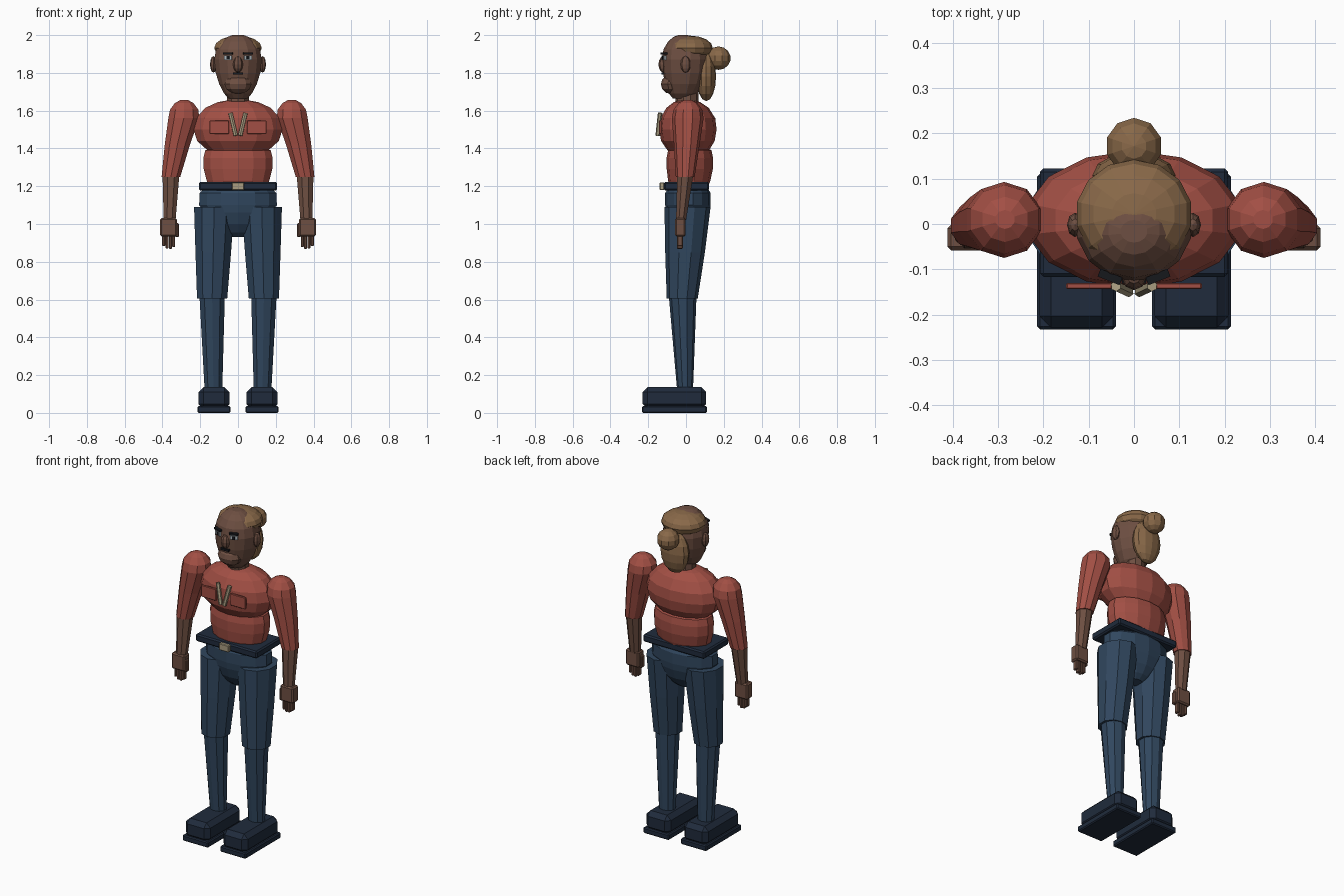
import bpy, bmesh, math
from mathutils import Matrix, Vector, Euler


def material(name, rgb):
    m = bpy.data.materials.new(name)
    m.diffuse_color = (*rgb, 1)
    return m


SHIRT = material("red_cloth", (0.36, 0.078, 0.058))
DENIM = material("blue_denim", (0.030, 0.062, 0.112))
NAVY = material("dark_navy", (0.014, 0.024, 0.045))
SKIN = material("brown_skin", (0.155, 0.078, 0.054))
HAIR = material("light_brown_hair", (0.25, 0.14, 0.066))
BEIGE = material("beige_trim", (0.40, 0.34, 0.22))
BLACK = material("near_black", (0.008, 0.009, 0.012))
WHITE = material("eye_grey", (0.42, 0.47, 0.50))


def finish(name, bm, mat):
    bmesh.ops.recalc_face_normals(bm, faces=bm.faces)
    me = bpy.data.meshes.new(name)
    bm.to_mesh(me)
    bm.free()
    me.materials.append(mat)
    ob = bpy.data.objects.new(name, me)
    bpy.context.collection.objects.link(ob)
    return ob


def loft(name, rings, mat, n=12):
    """Skin stacked elliptical rings given as (z, cx, cy, rx, ry)."""
    bm = bmesh.new()
    rows = []
    for z, cx, cy, rx, ry in rings:
        angles = [2 * math.pi * (i + 0.5) / n for i in range(n)]
        rows.append([bm.verts.new((cx + rx * math.cos(a), cy + ry * math.sin(a), z)) for a in angles])
    for a, b in zip(rows, rows[1:]):
        for i in range(n):
            j = (i + 1) % n
            bm.faces.new((a[i], a[j], b[j], b[i]))
    bm.faces.new(rows[0])
    bm.faces.new(rows[-1])
    return finish(name, bm, mat)


def ball(name, loc, radii, mat, u=12, v=8):
    bm = bmesh.new()
    bmesh.ops.create_uvsphere(bm, u_segments=u, v_segments=v, radius=1)
    bm.transform(Matrix.Translation(loc) @ Matrix.Diagonal((*radii, 1)))
    return finish(name, bm, mat)


def box(name, loc, size, mat, bevel=0, rot=(0, 0, 0)):
    bm = bmesh.new()
    bmesh.ops.create_cube(bm, size=1)
    bm.transform(Matrix.Diagonal((*size, 1)))
    if bevel:
        bmesh.ops.bevel(bm, geom=bm.edges[:], offset=bevel, segments=1, affect='EDGES')
    bm.transform(Matrix.Translation(loc) @ Euler(rot).to_matrix().to_4x4())
    return finish(name, bm, mat)


def rod(name, a, b, radius, mat, n=6):
    a, b = Vector(a), Vector(b)
    bm = bmesh.new()
    bmesh.ops.create_cone(bm, cap_ends=True, segments=n, radius1=radius, radius2=radius, depth=(b - a).length)
    turn = (b - a).to_track_quat('Z', 'Y').to_matrix().to_4x4()
    bm.transform(Matrix.Translation((a + b) / 2) @ turn)
    return finish(name, bm, mat)


# Torso
loft("chest", [(1.365, 0, 0.015, 0.11, 0.07), (1.39, 0, 0.012, 0.165, 0.11),
               (1.44, 0, 0.01, 0.222, 0.142), (1.50, 0, 0.01, 0.241, 0.152),
               (1.56, 0, 0.01, 0.227, 0.145), (1.615, 0, 0.008, 0.178, 0.112),
               (1.645, 0, 0.005, 0.11, 0.07), (1.656, 0, 0.005, 0.05, 0.035)], SHIRT, 14)
loft("waist", [(1.19, 0, 0.015, 0.155, 0.10), (1.23, 0, 0.017, 0.170, 0.112),
               (1.29, 0, 0.02, 0.186, 0.122), (1.35, 0, 0.02, 0.188, 0.123),
               (1.39, 0, 0.02, 0.178, 0.115), (1.41, 0, 0.02, 0.12, 0.08)], SHIRT, 14)
loft("pelvis", [(0.93, 0, 0.01, 0.05, 0.035), (0.955, 0, 0.01, 0.085, 0.065),
                (1.00, 0, 0.01, 0.135, 0.095), (1.06, 0, 0.01, 0.18, 0.115),
                (1.10, 0, 0.01, 0.211, 0.12), (1.165, 0, 0.01, 0.208, 0.12),
                (1.18, 0, 0.01, 0.19, 0.11)], DENIM, 14)
box("belt", (0, 0.003, 1.20), (0.415, 0.24, 0.045), NAVY, 0.008)
box("buckle", (0, -0.127, 1.20), (0.066, 0.024, 0.042), BEIGE, 0.004)

# Head
loft("neck", [(1.60, 0, 0.005, 0.062, 0.062), (1.76, 0, 0.005, 0.058, 0.06)], SKIN, 10)
loft("head", [(1.665, 0, -0.02, 0.05, 0.05), (1.69, 0, -0.015, 0.075, 0.075),
              (1.74, 0, -0.008, 0.102, 0.102), (1.80, 0, -0.004, 0.121, 0.118),
              (1.87, 0, -0.003, 0.129, 0.124), (1.925, 0, -0.003, 0.119, 0.116),
              (1.965, 0, -0.005, 0.092, 0.09), (1.99, 0, -0.012, 0.058, 0.056),
              (2.0, 0, -0.016, 0.03, 0.025)], SKIN, 14)
ball("chin", (0, -0.078, 1.74), (0.075, 0.055, 0.052), SKIN, 10, 6)
ball("nose", (0, -0.118, 1.845), (0.027, 0.028, 0.044), SKIN, 8, 6)
box("mouth", (0, -0.124, 1.797), (0.054, 0.014, 0.012), BLACK)

# Hair
ball("hair_cap", (0, 0.022, 1.932), (0.129, 0.12, 0.065), HAIR, 14, 8)
ball("hair_back", (0, 0.107, 1.782), (0.092, 0.052, 0.132), HAIR, 12, 8)
ball("hair_bun", (0, 0.172, 1.878), (0.064, 0.064, 0.062), HAIR, 10, 7)

for s, side in ((-1, "left"), (1, "right")):
    # Face details
    turn = (0, 0, s * 0.38)
    ball(side + "_ear", (s * 0.13, -0.002, 1.845), (0.018, 0.027, 0.044), SKIN, 8, 6)
    box(side + "_eye", (s * 0.053, -0.116, 1.880), (0.044, 0.010, 0.022), WHITE, 0, turn)
    box(side + "_pupil", (s * 0.053, -0.120, 1.880), (0.016, 0.009, 0.020), BLACK, 0, turn)
    box(side + "_brow", (s * 0.053, -0.117, 1.903), (0.052, 0.018, 0.011), BLACK, 0, turn)

    # Shirt pocket and neck cord
    box(side + "_pocket", (s * 0.099, -0.137, 1.512), (0.102, 0.014, 0.072), SHIRT, 0.003)
    rod(side + "_cord", (s * 0.040, -0.137, 1.588), (s * 0.012, -0.150, 1.468), 0.012, BEIGE)

    # Arm
    loft(side + "_sleeve", [(1.25, s * 0.355, -0.004, 0.052, 0.050), (1.42, s * 0.321, 0.004, 0.070, 0.068),
                            (1.56, s * 0.287, 0.009, 0.086, 0.084), (1.605, s * 0.285, 0.01, 0.079, 0.076),
                            (1.64, s * 0.285, 0.01, 0.052, 0.050), (1.656, s * 0.285, 0.01, 0.022, 0.021)], SHIRT, 10)
    loft(side + "_forearm", [(1.02, s * 0.362, -0.026, 0.034, 0.029),
                             (1.26, s * 0.355, -0.004, 0.048, 0.046)], SKIN, 8)
    box(side + "_hand", (s * 0.368, -0.030, 0.983), (0.088, 0.056, 0.098), SKIN, 0.008)
    box(side + "_thumb", (s * 0.324, -0.036, 0.968), (0.022, 0.028, 0.075), SKIN, 0.005)
    for i, length in enumerate((0.055, 0.068, 0.070, 0.060)):
        box(f"{side}_finger_{i + 1}", (s * (0.393 - i * 0.0175), -0.032, 0.938 - length / 2),
            (0.0165, 0.030, length), SKIN, 0.004)

    # Leg
    loft(side + "_thigh", [(0.605, s * 0.137, -0.020, 0.084, 0.082), (0.85, s * 0.131, -0.005, 0.099, 0.105),
                           (1.09, s * 0.126, 0.008, 0.112, 0.122)], DENIM, 10)
    loft(side + "_shin", [(0.12, s * 0.130, -0.005, 0.049, 0.042),
                          (0.63, s * 0.137, -0.018, 0.071, 0.074)], DENIM, 10)

    # Shoe
    box(side + "_sole", (s * 0.127, -0.061, 0.018), (0.174, 0.343, 0.036), NAVY, 0.006)
    box(side + "_shoe", (s * 0.127, -0.061, 0.078), (0.164, 0.336, 0.116), NAVY, 0.026)
